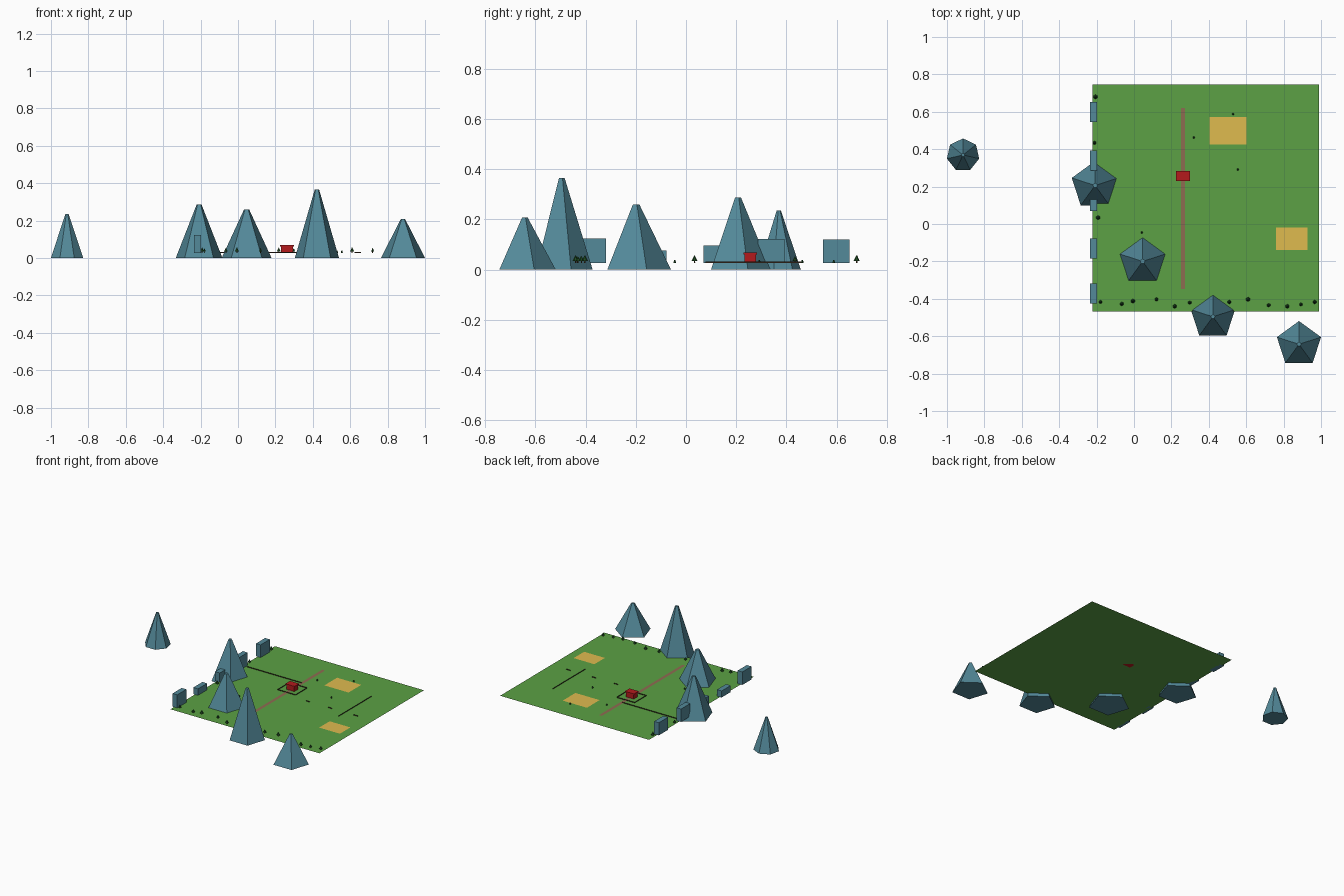
import bpy, math

if "Cube" in bpy.data.objects:
    bpy.data.objects.remove(bpy.data.objects["Cube"])

Z0 = 0.027  # meadow level


def material(name, r, g, b):
    m = bpy.data.materials.new(name)
    m.diffuse_color = tuple((c / 255) ** 2.2 for c in (r, g, b)) + (1,)
    m.use_nodes = True
    m.node_tree.nodes["Principled BSDF"].inputs["Base Color"].default_value = m.diffuse_color
    return m


ROCK = material("rock", 84, 136, 152)
GRASS = material("grass", 92, 160, 70)
CROP = material("crop", 222, 186, 80)
TRACK = material("track", 140, 108, 82)
RED = material("red", 178, 32, 34)
LEAF = material("leaf", 36, 78, 40)
BARK = material("bark", 90, 62, 40)
RAIL = material("rail", 70, 52, 40)


def mesh_object(name, verts, faces, mat):
    me = bpy.data.meshes.new(name)
    me.from_pydata(verts, [], faces)
    me.materials.append(mat)
    ob = bpy.data.objects.new(name, me)
    bpy.context.collection.objects.link(ob)
    return ob


def cone(name, x, y, z, r, h, sides, mat, top=0.1):
    # truncated cone with one corner facing +y
    verts = []
    for rad, zz in ((r, z), (r * top, z + h)):
        for i in range(sides):
            a = math.pi / 2 + 2 * math.pi * i / sides
            verts.append((x + rad * math.cos(a), y + rad * math.sin(a), zz))
    faces = [(i, (i + 1) % sides, (i + 1) % sides + sides, i + sides) for i in range(sides)]
    faces += [tuple(range(sides))[::-1], tuple(range(sides, 2 * sides))]
    return mesh_object(name, verts, faces, mat)


def box(name, x0, x1, y0, y1, z0, z1, mat):
    verts = [(x, y, z) for z in (z0, z1) for x, y in ((x0, y0), (x1, y0), (x1, y1), (x0, y1))]
    faces = [(3, 2, 1, 0), (4, 5, 6, 7), (0, 1, 5, 4), (1, 2, 6, 5), (2, 3, 7, 6), (3, 0, 4, 7)]
    return mesh_object(name, verts, faces, mat)


def sheet(name, x0, x1, y0, y1, z, mat):
    return mesh_object(name, [(x0, y0, z), (x1, y0, z), (x1, y1, z), (x0, y1, z)], [(0, 1, 2, 3)], mat)


def fence(name, x0, y0, x1, y1):
    # thin upright strip
    return mesh_object(name, [(x0, y0, Z0), (x1, y1, Z0), (x1, y1, Z0 + .006), (x0, y0, Z0 + .006)],
                       [(0, 1, 2, 3)], RAIL)


# meadow, track and crop fields
sheet("meadow", -.222, .99, -.468, .746, Z0, GRASS)
sheet("track", .25, .274, -.348, .62, Z0 + .0015, TRACK)
sheet("crop_field_back", .405, .602, .425, .573, Z0 + .002, CROP)
sheet("crop_field_side", .758, .927, -.14, -.018, Z0 + .002, CROP)

# mountains: x, y, radius, height, sides
for x, y, r, h, n in ((-.914, .369, .0885, .235, 7), (-.208, .206, .131, .287, 5),
                      (.046, -.20, .14, .26, 5), (.422, -.496, .124, .365, 5),
                      (.882, -.643, .124, .207, 5)):
    cone("mountain", x, y, 0, r, h, n, ROCK)

# cliff blocks along the left edge: centre y, top z
for y, top in ((.598, .12), (.34, .122), (.122, .095), (-.131, .075), (-.372, .123)):
    box("cliff_block", -.235, -.197, y - .053, y + .053, Z0, top, ROCK)

# barn
box("barn_body", .23, .294, .233, .279, Z0, .06, RED)
box("barn_roof", .225, .299, .229, .283, .06, .068, RED)

# fences
for a in ((-.185, .37, .26, .37), (.762, .077, .762, .46)):
    fence("long_fence", *a)
for x in (.46, .64, .85):
    fence("short_fence", x - .017, .155, x + .017, .155)
yard = [(.19, .19), (.335, .19), (.335, .325), (.19, .325)]
for i in range(4):
    fence("yard_fence", *yard[i], *yard[(i + 1) % 4])

# trees along the front and left edges
trees = [(-.18, -.417), (-.065, -.427), (-.006, -.412), (.12, -.403), (.218, -.44), (.298, -.42),
         (.51, -.417), (.61, -.403), (.72, -.434), (.82, -.44), (.892, -.43), (.966, -.417),
         (-.206, .68), (-.211, .434), (-.192, .034)]
for i, (x, y) in enumerate(trees):
    s = .8 + .2 * ((i * 7) % 5) / 4
    cone("tree_trunk", x, y, Z0, .003 * s, .01 * s, 5, BARK, .9)
    cone("tree_crown", x, y, Z0 + .008 * s, .012 * s, .022 * s, 6, LEAF, .1)

# small shrubs on the meadow
for x, y in ((.32, .463), (.53, .588), (.555, .292), (.042, -.045)):
    cone("shrub", x, y, Z0, .006, .012, 5, LEAF, .4)
